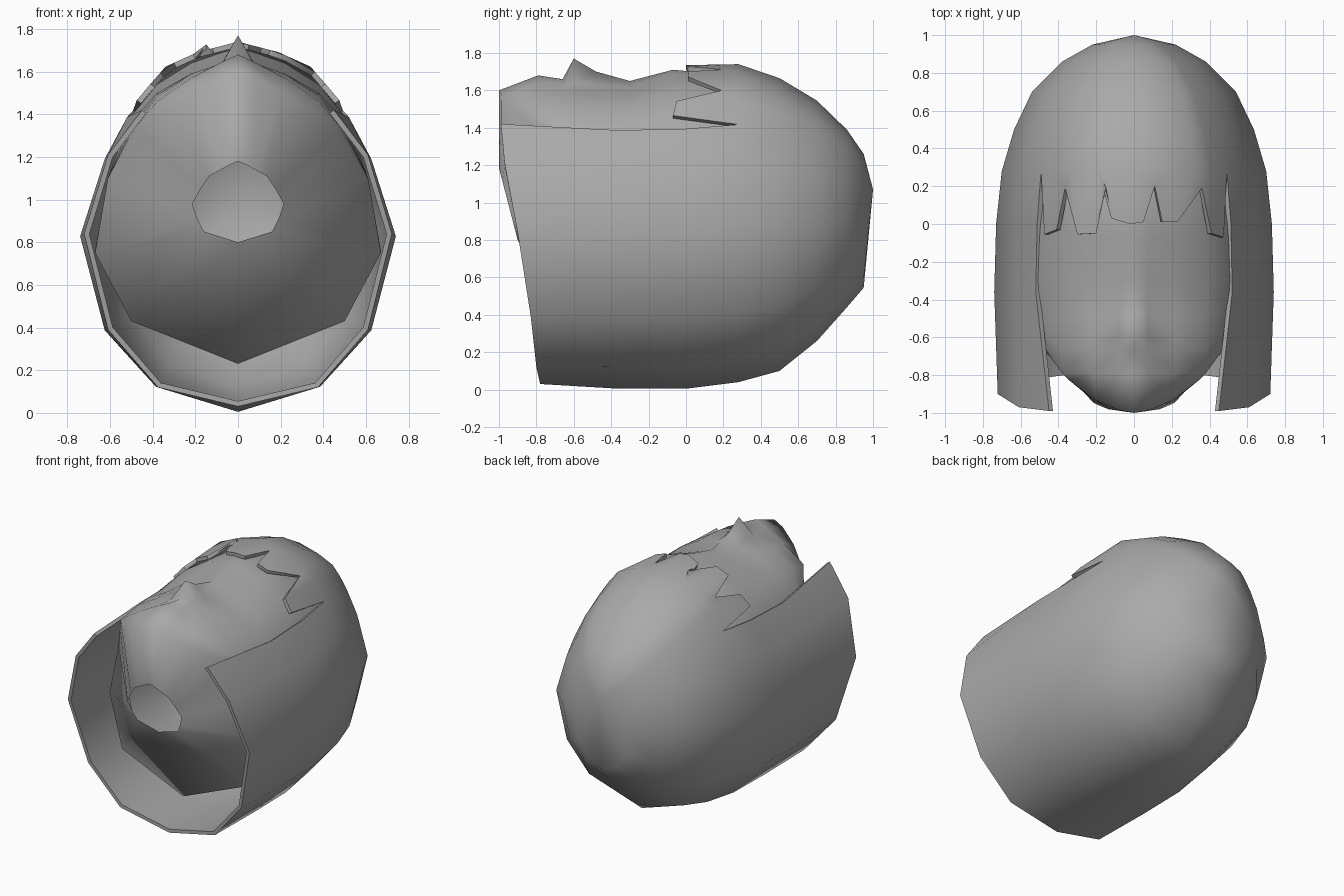
import bpy, bmesh

if "Cube" in bpy.data.objects:
    bpy.data.objects.remove(bpy.data.objects["Cube"])

grey = bpy.data.materials.new("grey")
grey.diffuse_color = (.4, .4, .4, 1)
grey.use_nodes = True
grey.node_tree.nodes["Principled BSDF"].inputs["Base Color"].default_value = grey.diffuse_color


def loft(rings):
    """Skin half-sections (bottom midline to top midline), then mirror in x."""
    bm = bmesh.new()
    rows = [[bm.verts.new(p) for p in r] for r in rings]
    for a, b in zip(rows, rows[1:]):
        for k in range(min(len(a), len(b)) - 1):
            bm.faces.new((a[k], a[k + 1], b[k + 1], b[k]))
    geom = bm.verts[:] + bm.edges[:] + bm.faces[:]
    for v in bmesh.ops.duplicate(bm, geom=geom)["geom"]:
        if isinstance(v, bmesh.types.BMVert):
            v.co.x *= -1
    bmesh.ops.remove_doubles(bm, verts=bm.verts[:], dist=0.0005)
    return bm


def finish(name, bm, thickness, angle):
    bmesh.ops.recalc_face_normals(bm, faces=bm.faces[:])
    me = bpy.data.meshes.new(name)
    bm.to_mesh(me)
    bm.free()
    me.materials.append(grey)
    ob = bpy.data.objects.new(name, me)
    bpy.context.collection.objects.link(ob)
    bpy.ops.object.select_all(action='DESELECT')
    ob.select_set(True)
    bpy.context.view_layer.objects.active = ob
    if thickness:
        m = ob.modifiers.new("thickness", 'SOLIDIFY')
        m.thickness = thickness
        m.offset = -1
        bpy.ops.object.modifier_apply(modifier=m.name)
    bpy.ops.object.shade_smooth_by_angle(angle=angle)


# head: neck opening, jaw line, then face sections towards the crown
neck = [(0, .80), (.16, .85), (.19, .91), (.215, .98), (.175, 1.05),
        (.135, 1.11), (.09, 1.135), (.045, 1.16), (0, 1.18)]
jaw = [(0, -.62, .23), (.5, -.6, .43), (.67, -.5, .75), (.6, -.5, 1.1),
       (.475, -.66, 1.33), (.34, -.83, 1.42), (.2, -.935, 1.5),
       (.08, -.985, 1.57), (0, -1, 1.6)]
side = [(0, .23), (.5, .43), (.67, .76), (.61, 1.1)]
# y, temple half width, heights at temple, cheek .38, .22, nose side, midline
face = [(-.79, .478, 1.34, 1.46, 1.57, 1.645, 1.68),
        (-.66, .482, 1.35, 1.48, 1.585, 1.635, 1.66),
        (-.60, .487, 1.36, 1.49, 1.59, 1.64, 1.77),
        (-.48, .495, 1.37, 1.50, 1.59, 1.63, 1.70),
        (-.30, .51, 1.38, 1.50, 1.575, 1.62, 1.65),
        (-.07, .505, 1.38, 1.54, 1.64, 1.69, 1.71),
        (.20, .50, 1.36, 1.50, 1.62, 1.67, 1.685)]
head = [[(x, -.9 - (z - .8) * .26, z) for x, z in neck], jaw]
for i, (y, w, *hs) in enumerate(face):
    sec = side + list(zip((w, .38, .22, .075, 0), hs))
    head.append([(x, max(y, j[1] + .03 * (i + 1)), z)
                 for (x, z), j in zip(sec, jaw)])
for y, f in [(.5, .86), (.7, .7), (.86, .43), (.93, 0)]:
    head.append([(x * f, y, 1 + (z - 1) * f) for x, z in sec])
finish("head", loft(head), 0, 2.0)

# hair shell: open at the front below the fringe, closed over the crown
base = [(0, 0), (.385, .12), (.625, .39), (.74, .84), (.625, 1.21), (.52, 1.41)]
top = [(.43, 1.54), (.36, 1.62), (.2, 1.69), (0, 1.74)]
hem = [-.78, -.80, -.83, -.90, -.97, -.99]


def section(pts, y, w, lo, hi):
    return [(x * w / .74, y, lo + z * (hi - lo) / 1.74) for x, z in pts]


hair = [[(x * .975, y, z + .03 * (z < .1)) for (x, z), y in zip(base, hem)]]
hair[0][-1] = (.45, -.99, 1.42)
for y, w, lo, hi in [(-.36, .74, .005, 1.71), (0, .73, .005, 1.72)]:
    hair.append(section(base, y, w, lo, hi))
for y, w, lo, hi in [(.28, .7, .04, 1.74), (.5, .635, .10, 1.665),
                     (.7, .54, .26, 1.545), (.86, .38, .44, 1.39),
                     (.95, .22, .545, 1.26), (1.0, 0, 1.07, 1.07)]:
    hair.append(section(base + top, y, w, lo, hi))
bm = loft(hair)

# fringe: jagged tips fanned from the front edge of the crown
tips = [(-.475, -.055), (-.41, -.03), (-.365, .19), (-.3, -.055),
        (-.21, -.05), (-.145, .19), (-.12, .03), (-.02, .0), (.05, .01),
        (.11, .2), (.15, .01), (.23, .01), (.36, .19), (.41, -.05),
        (.475, -.07)]
root = sorted((v for v in bm.verts
               if abs(v.co.y - .28) < 1e-4 and v.co.z > 1.38),
              key=lambda v: v.co.x)


def height(x):
    for a, b in zip(root, root[1:]):
        if a.co.x <= x <= b.co.x:
            t = (x - a.co.x) / (b.co.x - a.co.x)
            return a.co.z + t * (b.co.z - a.co.z)


row = []
for x, y in tips:
    near = min(range(len(root)), key=lambda k: abs(root[k].co.x - x))
    lift = max(0, abs(x) - .4) * .3
    row.append((bm.verts.new((x, y, height(x) + lift)), near))
row[0] = (row[0][0], 0)
row[-1] = (row[-1][0], len(root) - 1)
for (a, i), (b, j) in zip(row, row[1:]):
    bm.faces.new([a] + [root[k] for k in range(i, j + 1)] + [b])
finish("hair", bm, .025, 1.0)
